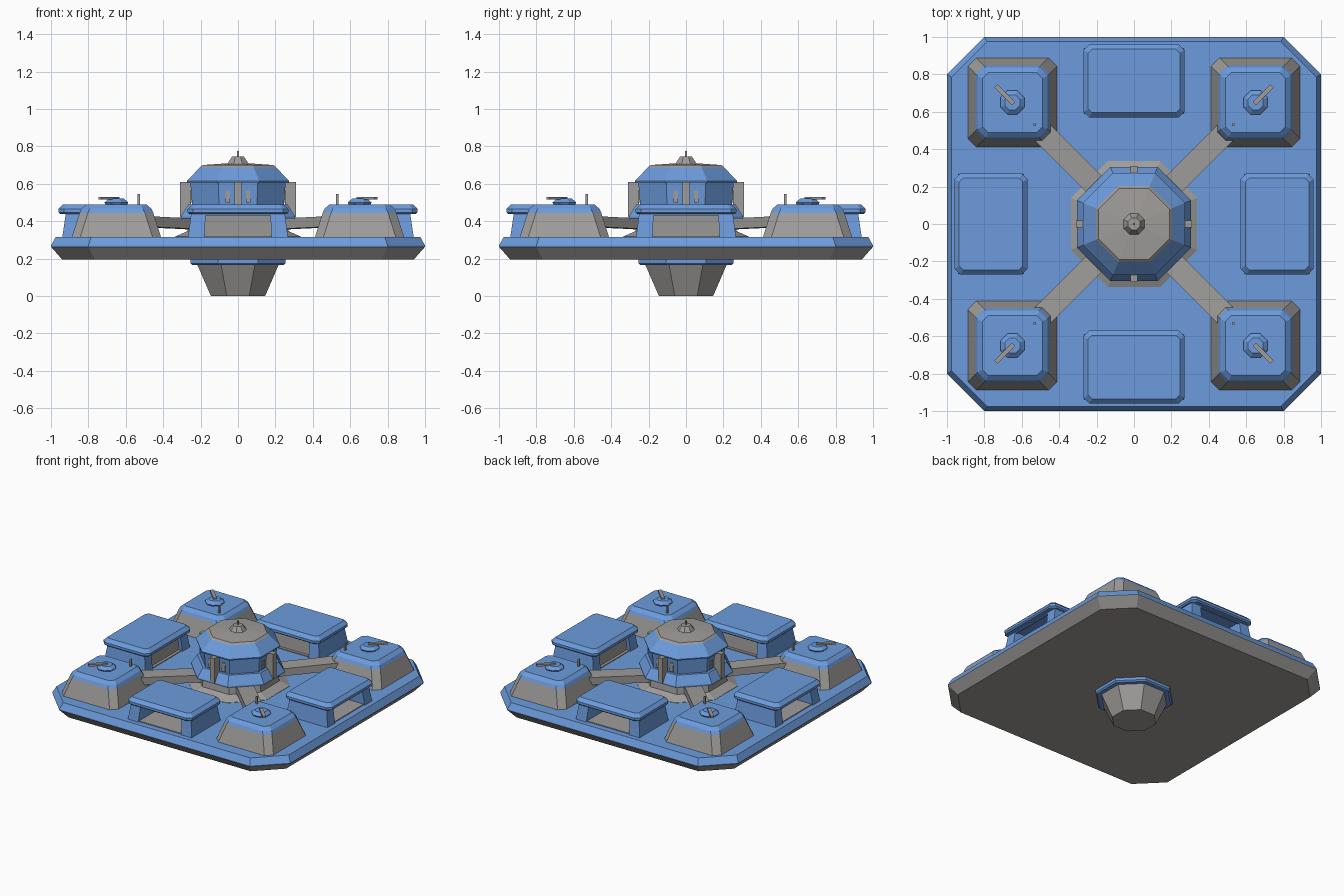
import bpy, bmesh, math
from mathutils import Matrix, Vector

if "Cube" in bpy.data.objects:
    bpy.data.objects.remove(bpy.data.objects["Cube"])


def material(name, rgb):
    m = bpy.data.materials.new(name)
    m.diffuse_color = (*rgb, 1)
    m.use_nodes = True
    m.node_tree.nodes["Principled BSDF"].inputs["Base Color"].default_value = m.diffuse_color
    return m


BLUE = material("blue_plating", (0.15, 0.33, 0.72))
GREY = material("grey_metal", (0.35, 0.34, 0.325))
T22 = math.tan(math.pi / 8)


def chamfered(hx, hy, c):
    """Rectangle with cut corners, counter-clockwise."""
    return [(hx, -hy + c), (hx, hy - c), (hx - c, hy), (-hx + c, hy),
            (-hx, hy - c), (-hx, -hy + c), (-hx + c, -hy), (hx - c, -hy)]


def octagon(a):
    """Regular octagon with apothem a, flat sides on the axes."""
    return chamfered(a, a, a * (1 - T22))


def rect(x0, x1, y0, y1):
    return [(x0, y0), (x1, y0), (x1, y1), (x0, y1)]


def loft(name, sections, mats, matrix=Matrix(), split=None):
    """Stack of (outline, z); faces above the split height use the second material."""
    bm = bmesh.new()
    rings = [[bm.verts.new((x, y, z)) for x, y in o] for o, z in sections]
    bm.faces.new(rings[0][::-1])
    bm.faces.new(rings[-1])
    for a, b in zip(rings, rings[1:]):
        n = len(a)
        for i in range(n):
            j = (i + 1) % n
            bm.faces.new((a[i], a[j], b[j], b[i]))
    bmesh.ops.recalc_face_normals(bm, faces=bm.faces)
    if split is not None:
        for f in bm.faces:
            f.material_index = int(f.calc_center_median().z > split)
    bm.transform(matrix)
    me = bpy.data.meshes.new(name)
    bm.to_mesh(me)
    bm.free()
    for m in mats:
        me.materials.append(m)
    ob = bpy.data.objects.new(name, me)
    bpy.context.collection.objects.link(ob)
    return ob


def box(name, x0, x1, y0, y1, z0, z1, mat, matrix=Matrix()):
    r = rect(x0, x1, y0, y1)
    return loft(name, [(r, z0), (r, z1)], [mat], matrix)


# Platform with grey underside and blue deck
loft("platform", [(chamfered(0.94, 0.94, 0.175), 0.195), (chamfered(1, 1, 0.2), 0.263),
                  (chamfered(1, 1, 0.2), 0.27), (chamfered(0.975, 0.975, 0.19), 0.315)],
     [GREY, BLUE], split=0.266)

# Underside cone and its collar
loft("lower_cone", [(octagon(0.145), 0), (octagon(0.218), 0.168)], [GREY])
loft("lower_collar", [(octagon(0.245), 0.165), (octagon(0.255), 0.175),
                      (octagon(0.255), 0.2)], [BLUE])

# Central tower
loft("tower_foot", [(octagon(0.337), 0.31), (octagon(0.337), 0.317), (octagon(0.27), 0.347),
                    (octagon(0.26), 0.425)], [GREY])
loft("tower_skirt", [(octagon(0.305), 0.415), (octagon(0.305), 0.425),
                     (octagon(0.265), 0.49)], [BLUE])
loft("tower_wall", [(octagon(0.245), 0.485), (octagon(0.255), 0.61)], [BLUE])
loft("tower_dome", [(octagon(0.272), 0.605), (octagon(0.274), 0.615), (octagon(0.203), 0.688),
                    (octagon(0.19), 0.7), (octagon(0.05), 0.71)], [BLUE, GREY], split=0.689)
loft("tower_cap", [(octagon(0.06), 0.698), (octagon(0.055), 0.71),
                   (octagon(0.032), 0.745)], [GREY])
box("tower_spike", -0.005, 0.005, -0.005, 0.005, 0.74, 0.775, GREY)

# Four sides: tower pillar, windows and hangar (built facing -y, then turned)
for k in range(4):
    R = Matrix.Rotation(k * math.pi / 2, 4, 'Z')
    box(f"tower_pillar_{k}", -0.02, 0.02, -0.31, -0.25, 0.42, 0.61, GREY, R)
    for s in (-1, 1):
        box(f"tower_window_{k}", s * 0.055 - 0.013, s * 0.055 + 0.013, -0.256, -0.245,
            0.5, 0.565, GREY, R)

    H = R @ Matrix.Translation((0, -0.765, 0))
    loft(f"hangar_roof_{k}", [(chamfered(0.26, 0.185, 0.03), 0.438),
                              (chamfered(0.27, 0.195, 0.03), 0.447),
                              (chamfered(0.27, 0.195, 0.03), 0.465),
                              (chamfered(0.245, 0.17, 0.02), 0.49)], [BLUE], H)
    for s in (-1, 1):
        low = rect(*sorted((s * 0.18, s * 0.268)), -0.175, 0.175)
        high = rect(*sorted((s * 0.172, s * 0.25)), -0.155, 0.155)
        loft(f"hangar_side_{k}", [(low, 0.31), (high, 0.445)], [BLUE], H)
    box(f"hangar_floor_{k}", -0.19, 0.19, -0.165, 0.165, 0.31, 0.321, GREY, H)
    loft(f"hangar_back_{k}", [(rect(-0.19, 0.19, 0.12, 0.145), 0.31),
                              (rect(-0.19, 0.19, 0.11, 0.135), 0.445)], [GREY], H)
    for y in (-0.155, 0.14):
        box(f"hangar_lintel_{k}", -0.18, 0.18, y, y + 0.015, 0.43, 0.445, BLUE, H)

# Four corners: domed block, turret, barrel, antenna and walkway to the tower
for k in range(4):
    R = Matrix.Rotation(k * math.pi / 2, 4, 'Z')
    C = R @ Matrix.Translation((0.65, 0.65, 0))
    loft(f"corner_block_{k}", [(chamfered(0.24, 0.24, 0.045), 0.31),
                               (chamfered(0.197, 0.197, 0.045), 0.445),
                               (chamfered(0.187, 0.187, 0.045), 0.467),
                               (chamfered(0.16, 0.16, 0.03), 0.49)],
         [GREY, BLUE], C, split=0.445)
    loft(f"turret_{k}", [(octagon(0.055), 0.485), (octagon(0.064), 0.5),
                         (octagon(0.04), 0.52)], [BLUE], C)
    D = Matrix.Rotation(math.pi / 4, 4, 'Z')
    box(f"turret_barrel_{k}", -0.01, 0.125, -0.012, 0.012, 0.515, 0.53, GREY, C @ D)
    box(f"antenna_{k}", -0.126, -0.114, -0.126, -0.114, 0.48, 0.545, GREY, C)

    # walkway rises slightly towards the corner block
    tilt = Matrix.Translation((0.2, 0, 0.38)) @ Matrix.Rotation(-0.035, 4, 'Y')
    box(f"walkway_{k}", 0, 0.49, -0.06, 0.06, -0.028, 0.028, GREY, R @ D @ tilt)
